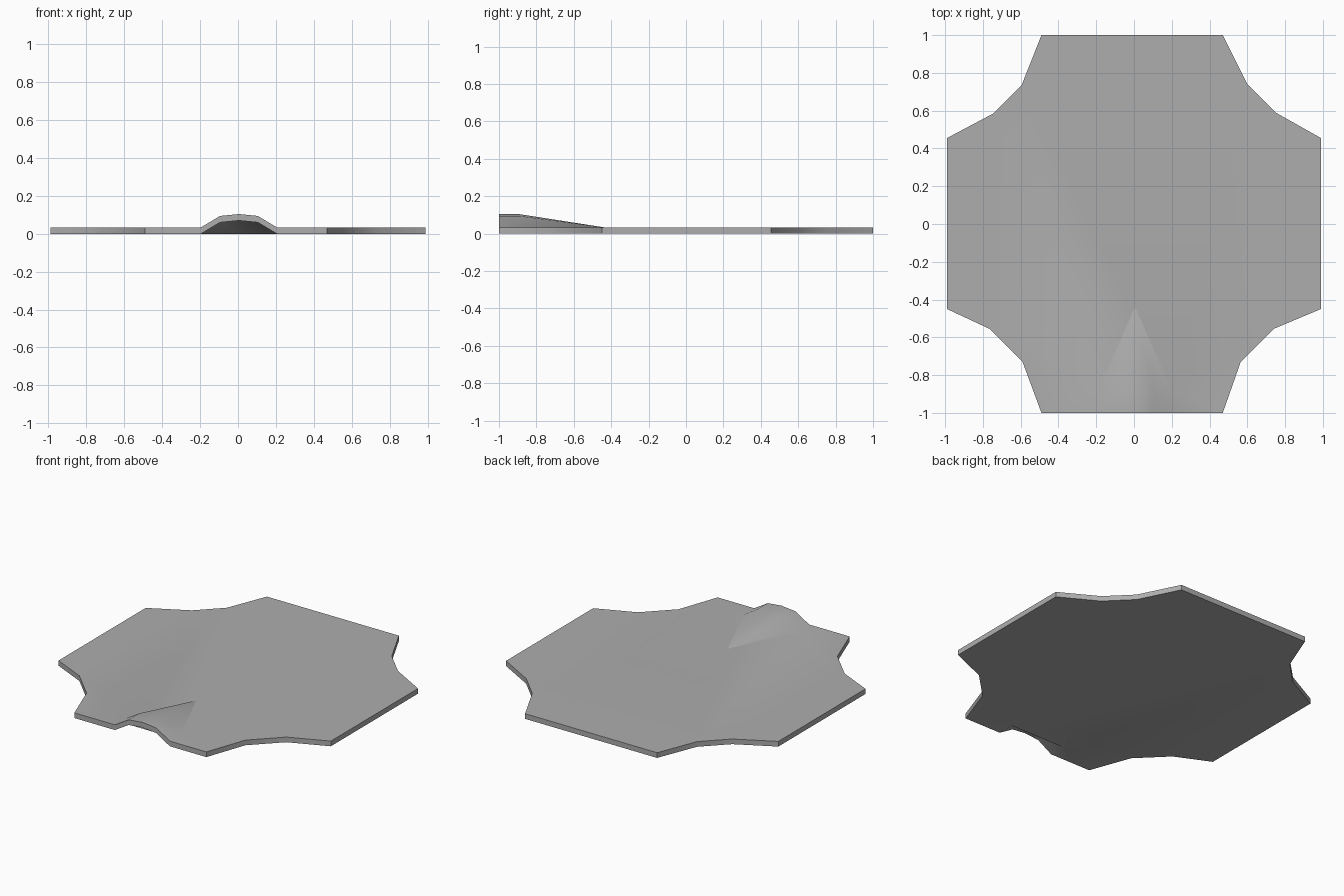
import bpy
import bmesh
import math

cube = bpy.data.objects.get("Cube")
if cube:
    bpy.data.objects.remove(cube)

THICKNESS = 0.034
SHIFT = 0.005

grey = bpy.data.materials.new("plain grey")
grey.use_nodes = True
colour = (0.42, 0.42, 0.42, 1)
grey.diffuse_color = colour
grey.node_tree.nodes["Principled BSDF"].inputs["Base Color"].default_value = colour

# Plate outline, counter-clockwise from the front right corner to the front left
outline = [(0.47, -1), (0.565, -0.73), (0.74, -0.555), (0.99, -0.45),
           (0.99, 0.455), (0.75, 0.59), (0.60, 0.74), (0.47, 1),
           (-0.49, 1), (-0.595, 0.735), (-0.745, 0.585), (-0.99, 0.455),
           (-0.99, -0.45), (-0.765, -0.555), (-0.59, -0.73), (-0.49, -1)]

# Arch section of the raised front lip: offset from its middle, height
arch = [(-0.20, 0), (-0.10, 0.06), (0, 0.07), (0.10, 0.06), (0.20, 0)]

bm = bmesh.new()
rim = [bm.verts.new((x, y, 0)) for x, y in outline]
front, back = [[bm.verts.new((x + SHIFT, y, z)) for x, z in arch] for y in (-1, -0.89)]
apex = bm.verts.new((SHIFT, -0.44, 0))

# Raised lip: straight strip at the edge, then a fan closing to a point
for i in range(len(arch) - 1):
    bm.faces.new((front[i], front[i + 1], back[i + 1], back[i]))
    bm.faces.new((back[i], back[i + 1], apex))

# Flat field around the lip
field = bm.faces.new(rim + [front[0], back[0], apex, back[-1], front[-1]])
bmesh.ops.triangulate(bm, faces=[field])

# Give the sheet its thickness straight upwards
top = bmesh.ops.extrude_face_region(bm, geom=bm.faces[:], use_keep_orig=True)
bmesh.ops.translate(bm, vec=(0, 0, THICKNESS),
                    verts=[g for g in top["geom"] if isinstance(g, bmesh.types.BMVert)])
bmesh.ops.recalc_face_normals(bm, faces=bm.faces[:])

mesh = bpy.data.meshes.new("plate")
bm.to_mesh(mesh)
bm.free()
mesh.materials.append(grey)
plate = bpy.data.objects.new("plate", mesh)
bpy.context.collection.objects.link(plate)

bpy.ops.object.select_all(action="DESELECT")
plate.select_set(True)
bpy.context.view_layer.objects.active = plate
bpy.ops.object.shade_smooth_by_angle(angle=math.radians(40))
